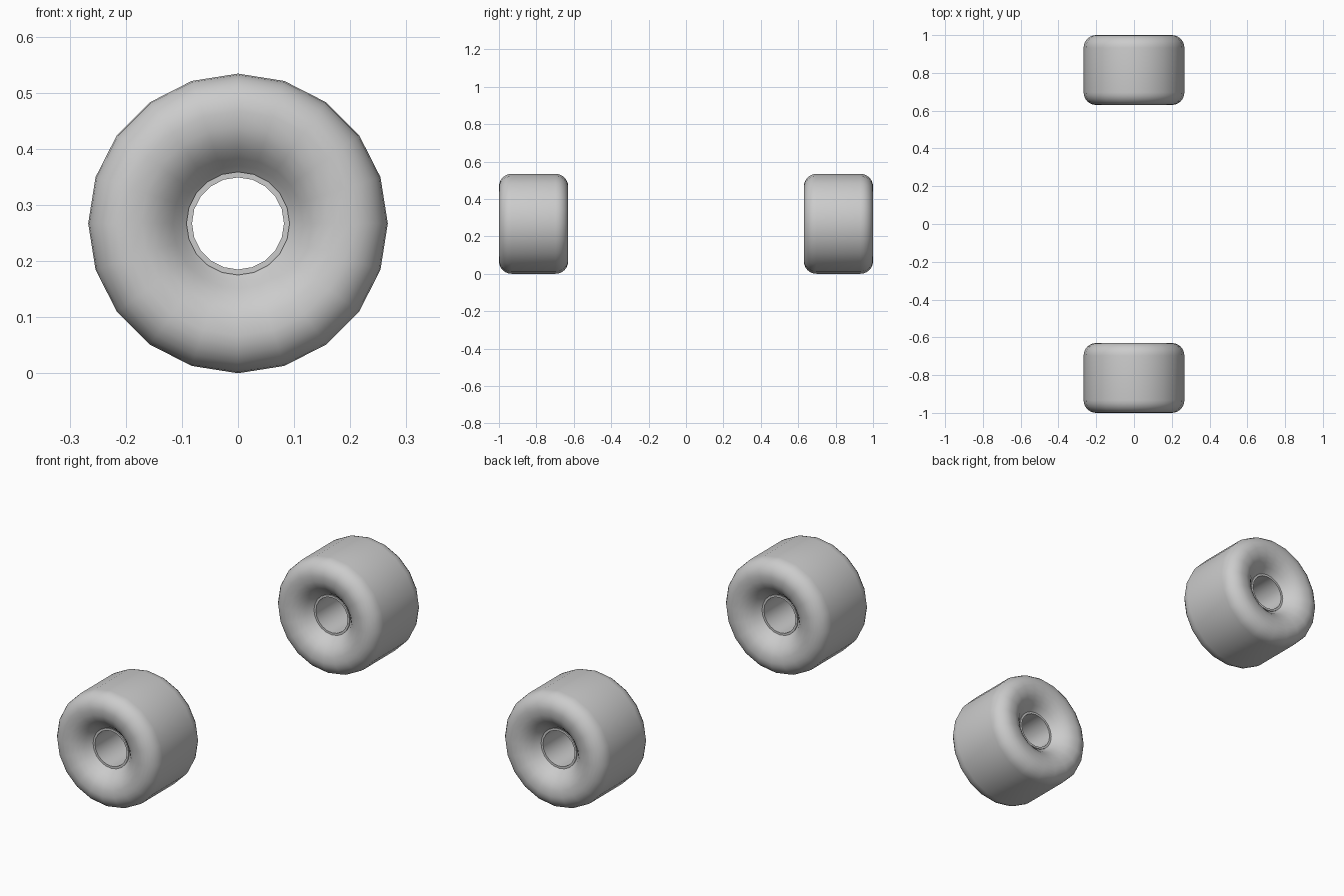
import bpy, math

if "Cube" in bpy.data.objects:
    bpy.data.objects.remove(bpy.data.objects["Cube"])

SIDES = 20
RADIUS = 0.267
HALF_W = 0.185
CENTRE_Y = 0.815


def lathe(name, profile, y_mid):
    """Spin a closed (radius, y) profile around the y axis."""
    n = len(profile)
    verts, faces = [], []
    for i in range(SIDES):
        a = 2 * math.pi * i / SIDES
        verts += [(r * math.sin(a), y, r * math.cos(a)) for r, y in profile]
    for i in range(SIDES):
        j = (i + 1) % SIDES
        for k in range(n):
            m = (k + 1) % n
            faces.append((i * n + k, i * n + m, j * n + m, j * n + k))
    mesh = bpy.data.meshes.new(name)
    mesh.from_pydata(verts, [], faces)
    obj = bpy.data.objects.new(name, mesh)
    bpy.context.collection.objects.link(obj)
    obj.location = (0, y_mid, RADIUS)
    bpy.ops.object.select_all(action='DESELECT')
    obj.select_set(True)
    bpy.context.view_layer.objects.active = obj
    bpy.ops.object.mode_set(mode='EDIT')
    bpy.ops.mesh.select_all(action='SELECT')
    bpy.ops.mesh.normals_make_consistent(inside=False)
    bpy.ops.object.mode_set(mode='OBJECT')
    bpy.ops.object.shade_smooth_by_angle(angle=math.radians(40))
    return obj


# Tyre half profile: dished sidewall, then the rounded shoulder
dish = [(0.090, 0.068), (0.103, 0.056), (0.116, 0.040), (0.132, 0.024),
        (0.151, 0.011), (0.172, 0.003)]
half = [(r, HALF_W - d) for r, d in dish]
fillet = 0.067
for i in range(7):
    t = math.radians(90 - 15 * i)
    half.append((RADIUS - fillet + fillet * math.cos(t),
                 HALF_W - fillet + fillet * math.sin(t)))
tyre_profile = half + [(r, -y) for r, y in reversed(half)]

# Bearing sleeve lining the axle hole
end = HALF_W - 0.062
sleeve_profile = [(0.082, end), (0.092, end), (0.092, -end), (0.082, -end)]

# Front and back wheels
for label, y in (("front", -CENTRE_Y), ("back", CENTRE_Y)):
    lathe(label + "_tyre", tyre_profile, y)
    lathe(label + "_sleeve", sleeve_profile, y)
